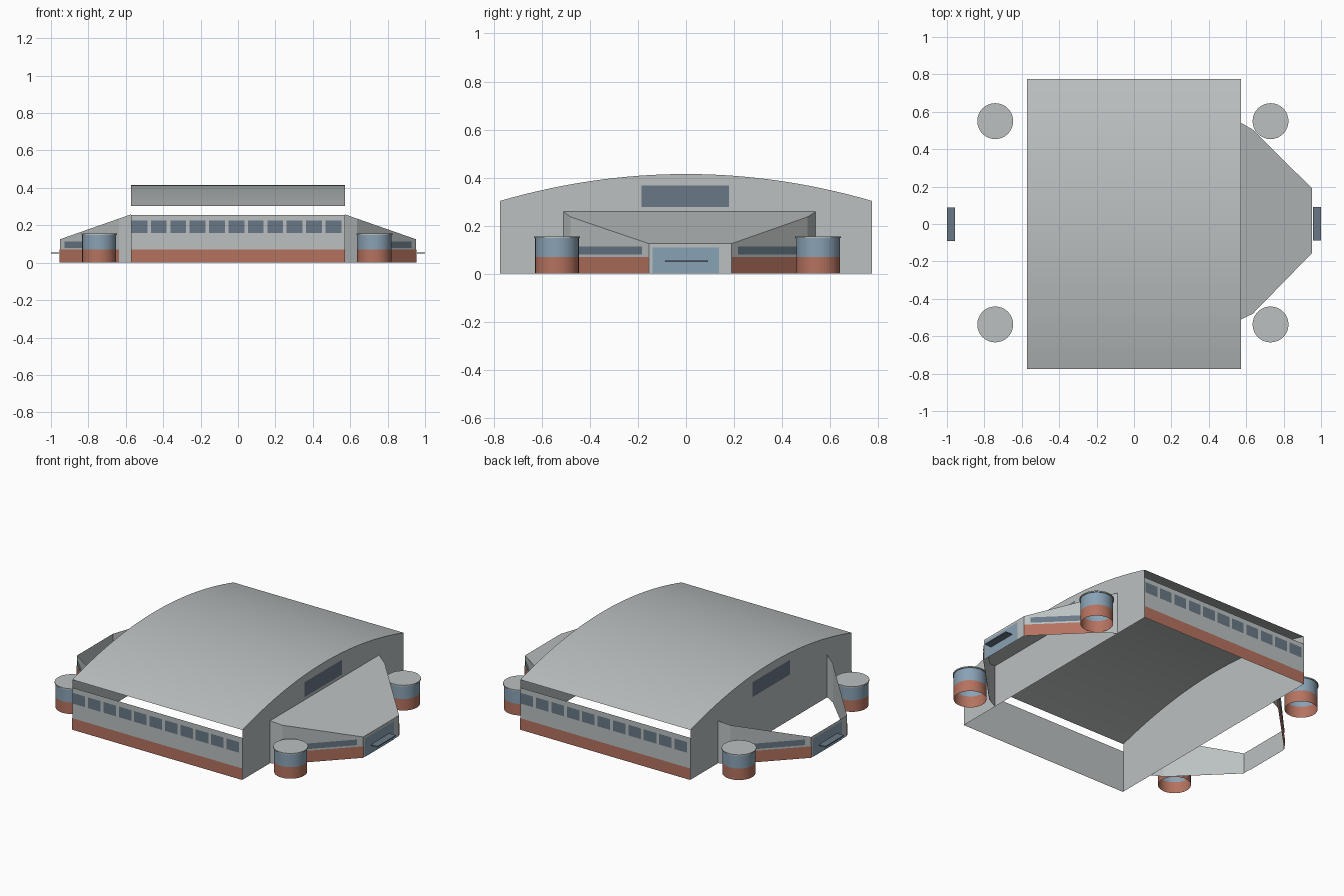
import bpy, bmesh
from math import pi
from mathutils import Matrix, Vector

old = bpy.data.objects.get("Cube")
if old:
    bpy.data.objects.remove(old, do_unlink=True)


def material(name, rgb):
    m = bpy.data.materials.new(name)
    m.use_nodes = True
    m.diffuse_color = (*rgb, 1)
    m.node_tree.nodes["Principled BSDF"].inputs["Base Color"].default_value = (*rgb, 1)
    return m


GREY = material("light grey cladding", (0.50, 0.53, 0.53))
BRICK = material("red brick", (0.46, 0.17, 0.115))
BLUE = material("pale blue glass", (0.25, 0.36, 0.46))
SLATE = material("dark slate glass", (0.14, 0.19, 0.24))


def finish(name, bm, mat, matrix=Matrix(), smooth=False):
    bm.transform(matrix)
    for f in bm.faces:
        f.smooth = smooth and abs(f.normal.z) < 0.999 or (smooth and len(f.verts) == 4)
    me = bpy.data.meshes.new(name)
    bm.to_mesh(me)
    bm.free()
    me.materials.append(mat)
    ob = bpy.data.objects.new(name, me)
    bpy.context.collection.objects.link(ob)
    return ob


def sheet(name, polygons, mat, matrix=Matrix(), smooth=False):
    """Thin surface made from a list of polygons."""
    bm = bmesh.new()
    for poly in polygons:
        bm.faces.new([bm.verts.new(p) for p in poly])
    bmesh.ops.remove_doubles(bm, verts=bm.verts, dist=1e-5)
    bm.normal_update()
    return finish(name, bm, mat, matrix, smooth)


def panel(a, b, t0, t1, z0, z1, out=0.003):
    """Upright rectangle on the wall line a-b, moved outward a little."""
    a, b = Vector(a), Vector(b)
    d = (b - a).normalized()
    n = Vector((d.y, -d.x)) * out
    p, q = a.lerp(b, t0) + n, a.lerp(b, t1) + n
    return [(*p, z0), (*q, z0), (*q, z1), (*p, z1)]


def cylinder(name, r, z0, z1, centre, mat, caps):
    bm = bmesh.new()
    place = Matrix.Translation((*centre, (z0 + z1) / 2))
    bmesh.ops.create_cone(bm, cap_ends=caps, segments=32, radius1=r, radius2=r, depth=z1 - z0)
    bm.normal_update()
    return finish(name, bm, mat, place, True)


# Hall dimensions
HX, HY, WALL, EAVE, RISE = 0.573, 0.775, 0.255, 0.303, 0.112
STEPS = 32
arch = []
for i in range(STEPS + 1):
    y = HY * (2 * i / STEPS - 1)
    arch.append((y, EAVE + RISE * (1 - (y / HY) ** 2)))

# Arched roof
sheet("hall_roof",
      [[(-HX, y0, z0), (HX, y0, z0), (HX, y1, z1), (-HX, y1, z1)]
       for (y0, z0), (y1, z1) in zip(arch, arch[1:])], GREY, smooth=True)

# Annex plan, bending outward from the end wall
PLAN = [(HX, -0.51), (0.635, -0.48), (0.952, -0.155),
        (0.952, 0.19), (0.635, 0.505), (HX, 0.54)]


def annex_top(p):
    return (*p, WALL + 0.003 - (p[0] - HX) * 0.35)


for side, angle in (("left", 0), ("right", pi)):
    turn = Matrix.Rotation(angle, 4, "Z")
    long_side = "front" if side == "left" else "back"

    # Long wall with brick base and a row of windows
    a, b = (-HX, -HY), (HX, -HY)
    sheet(long_side + "_wall", [panel(a, b, 0, 1, 0, WALL, 0)], GREY, turn)
    sheet(long_side + "_brick_base", [panel(a, b, 0, 1, 0, 0.07)], BRICK, turn)
    pitch = 0.0905
    sheet(long_side + "_windows",
          [panel(a, b, 0.003 + i * pitch, 0.077 + i * pitch, 0.16, 0.225)
           for i in range(11)], SLATE, turn)

    # Gable end wall with its high window
    sheet(side + "_end_wall",
          [[(HX, -HY, 0), (HX, HY, 0)] + [(HX, y, z) for y, z in reversed(arch)]],
          GREY, turn)
    sheet(side + "_high_window",
          [panel((HX, -0.185), (HX, 0.18), 0, 1, 0.278, 0.368)], SLATE, turn)

    # Annex walls with sloping tops
    sheet(side + "_annex_walls",
          [[(*p, 0), (*q, 0), annex_top(q), annex_top(p)]
           for p, q in zip(PLAN, PLAN[1:])], GREY, turn)
    if side == "left":
        sheet("left_annex_roof", [[annex_top(p) for p in PLAN]], GREY, turn)

    # Brick bases and strip windows on the slanted walls
    slants = ((PLAN[1], PLAN[2], 0.1, 0.92), (PLAN[3], PLAN[4], 0.08, 0.9))
    sheet(side + "_annex_brick_base",
          [panel(p, q, 0, 1, 0, 0.07) for p, q, s, e in slants], BRICK, turn)
    sheet(side + "_annex_strip_windows",
          [panel(p, q, s, e, 0.08, 0.114) for p, q, s, e in slants], SLATE, turn)

    # Entrance door and its flat shelf
    sheet(side + "_door",
          [panel((0.952, -0.14), (0.952, 0.137), 0, 1, 0, 0.11)], BLUE, turn)
    bm = bmesh.new()
    bmesh.ops.create_cube(bm, size=1)
    bm.transform(Matrix.Translation((0.978, 0.002, 0.052)) @ Matrix.Diagonal((0.044, 0.18, 0.005, 1)))
    finish(side + "_door_shelf", bm, SLATE, turn)

    # Round corner towers, open at the bottom
    x = 0.73 if side == "left" else -0.742
    for end, y in (("front", -0.537), ("back", 0.55)):
        name = end + "_" + side + "_tower_"
        cylinder(name + "brick", 0.091, 0, 0.07, (x, y), BRICK, False)
        cylinder(name + "glass", 0.091, 0.07, 0.15, (x, y), BLUE, False)
        cylinder(name + "cap", 0.096, 0.149, 0.156, (x, y), GREY, True)
